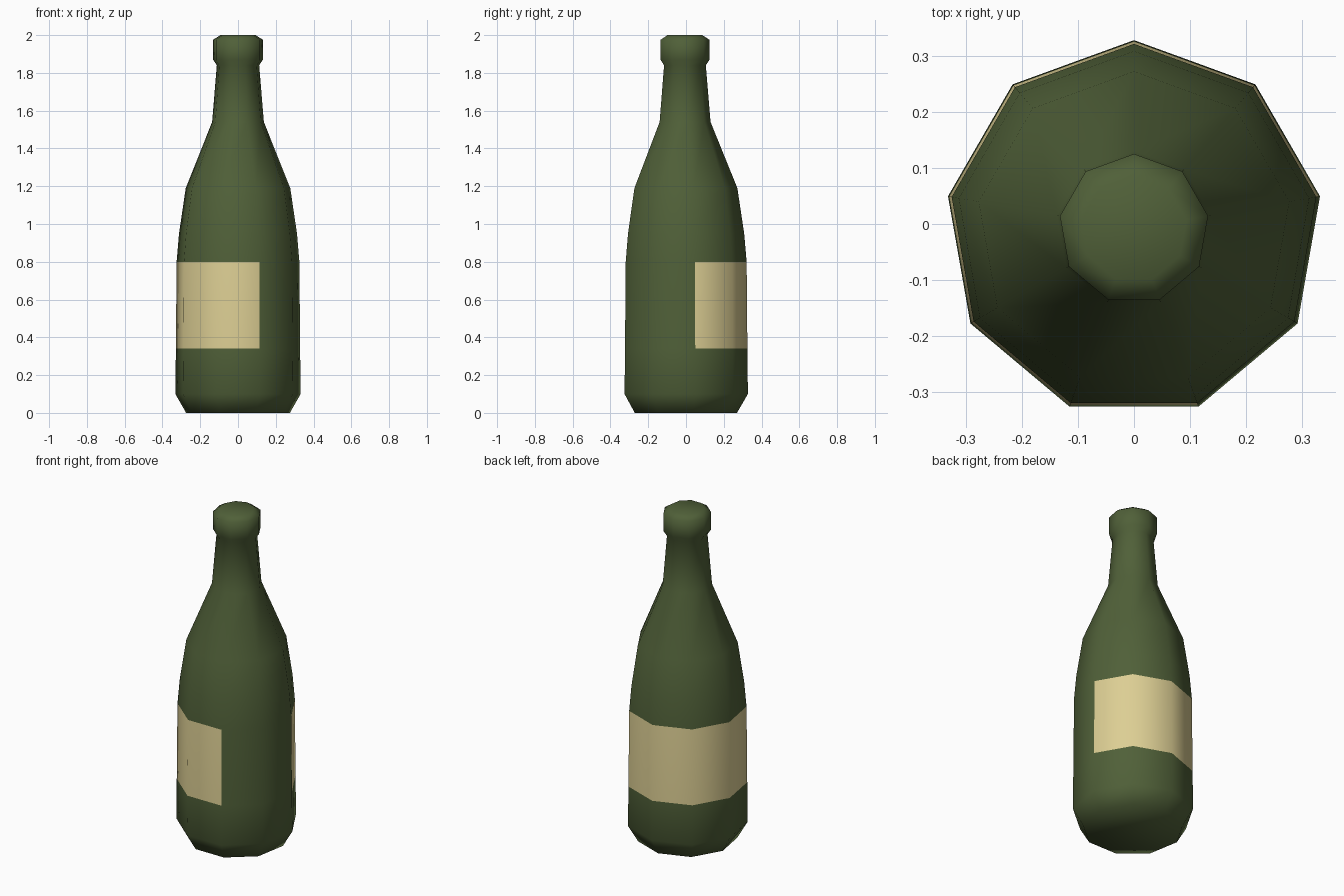
import bpy, bmesh, math

if "Cube" in bpy.data.objects:
    bpy.data.objects.remove(bpy.data.objects["Cube"])

def material(name, rgb):
    m = bpy.data.materials.new(name)
    m.diffuse_color = (*rgb, 1)
    m.use_nodes = True
    m.node_tree.nodes["Principled BSDF"].inputs["Base Color"].default_value = m.diffuse_color
    return m

SIDES = 9
CY = -0.009   # nine-sided rings sit slightly off so the bounds are centred
# (radius, height) from base to mouth
profile = [(0.279, 0), (0.3366, 0.1), (0.334, 0.34), (0.330, 0.80), (0.317, 0.95),
           (0.281, 1.19), (0.139, 1.54), (0.114, 1.84), (0.134, 1.87),
           (0.134, 1.975), (0.095, 2.0)]
LABEL_BAND = 2          # ring band carrying the label
BARE_SIDES = (5, 6)     # right-front sides without label

bm = bmesh.new()
rings = []
for r, z in profile:
    ring = []
    for i in range(SIDES):
        a = math.pi / 2 + 2 * math.pi * i / SIDES
        ring.append(bm.verts.new((r * math.cos(a), CY + r * math.sin(a), z)))
    rings.append(ring)

# walls, with the label as coloured faces
for k in range(len(rings) - 1):
    for i in range(SIDES):
        j = (i + 1) % SIDES
        f = bm.faces.new((rings[k][i], rings[k][j], rings[k + 1][j], rings[k + 1][i]))
        if k == LABEL_BAND and i not in BARE_SIDES:
            f.material_index = 1
# base and mouth
bm.faces.new(rings[0][::-1])
bm.faces.new(rings[-1])
for f in bm.faces:
    f.smooth = True

me = bpy.data.meshes.new("bottle")
bm.to_mesh(me)
bm.free()
me.materials.append(material("bottle green", (0.08, 0.117, 0.04)))
me.materials.append(material("label cream", (0.72, 0.62, 0.295)))
ob = bpy.data.objects.new("bottle", me)
bpy.context.collection.objects.link(ob)
